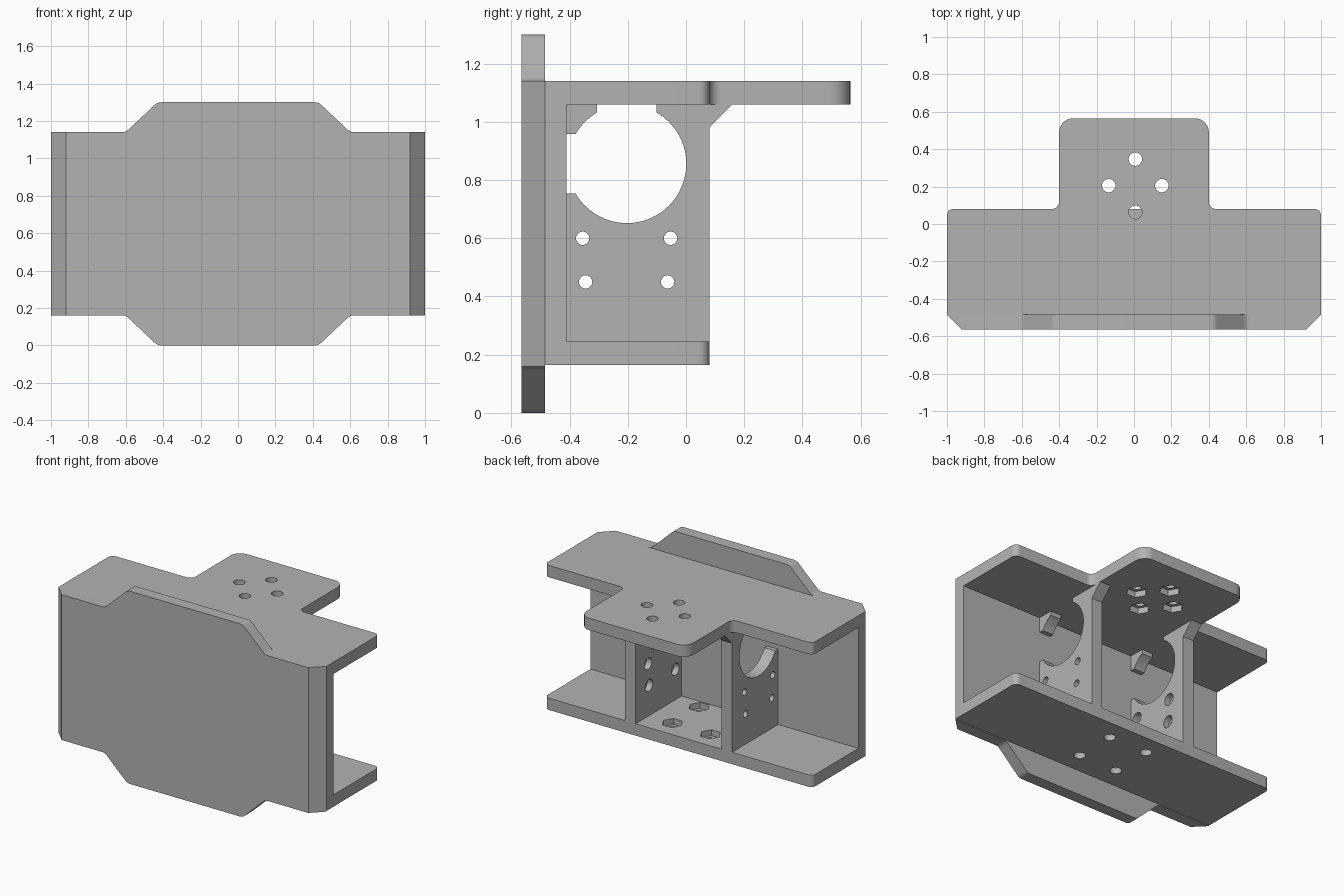
import bpy, bmesh
from math import pi, sin, cos
from mathutils import Vector

cube = bpy.data.objects.get("Cube")
if cube:
    bpy.data.objects.remove(cube, do_unlink=True)

grey = bpy.data.materials.new("plain grey")
grey.use_nodes = True
grey.diffuse_color = (0.45, 0.45, 0.45, 1)
grey.node_tree.nodes["Principled BSDF"].inputs["Base Color"].default_value = grey.diffuse_color


def rounded(corners, steps=8):
    """Outline from (a, b, radius) corners, each filleted with an arc."""
    out = []
    for i, (a, b, r) in enumerate(corners):
        p = Vector((a, b))
        if not r:
            out.append(p)
            continue
        u = (Vector(corners[i - 1][:2]) - p).normalized()
        v = (Vector(corners[(i + 1) % len(corners)][:2]) - p).normalized()
        half = u.angle(v) / 2
        mid = (u + v).normalized()
        centre = p + mid * (r / sin(half))
        side = Vector((-mid.y, mid.x))
        if side.dot(u) < 0:
            side = -side
        sweep = pi / 2 - half
        for k in range(steps + 1):
            t = sweep * (1 - 2 * k / steps)
            out.append(centre - mid * r * cos(t) + side * r * sin(t))
    return out


def ring(a, b, r, n=32, turn=0):
    return [Vector((a + r * cos(turn + 2 * pi * k / n), b + r * sin(turn + 2 * pi * k / n)))
            for k in range(n)]


def rect(a0, a1, b0, b1):
    return [Vector(p) for p in ((a0, b0), (a1, b0), (a1, b1), (a0, b1))]


def prism(name, outline, axis, lo, hi):
    """Extrude a flat outline along one axis."""
    place = {"x": lambda p, d: (d, p.x, p.y),
             "y": lambda p, d: (p.x, d, p.y),
             "z": lambda p, d: (p.x, p.y, d)}[axis]
    bm = bmesh.new()
    rings = [[bm.verts.new(place(p, d)) for p in outline] for d in (lo, hi)]
    bm.faces.new(rings[0])
    bm.faces.new(rings[1])
    n = len(outline)
    for i in range(n):
        j = (i + 1) % n
        bm.faces.new((rings[0][i], rings[0][j], rings[1][j], rings[1][i]))
    bmesh.ops.recalc_face_normals(bm, faces=bm.faces)
    mesh = bpy.data.meshes.new(name)
    bm.to_mesh(mesh)
    bm.free()
    mesh.materials.append(grey)
    obj = bpy.data.objects.new(name, mesh)
    bpy.context.collection.objects.link(obj)
    return obj


def cut(obj, cutters):
    """Subtract the cutters, bake the result and drop the cutters."""
    for c in cutters:
        c.hide_render = True
        mod = obj.modifiers.new("cut", "BOOLEAN")
        mod.operation, mod.solver, mod.object = "DIFFERENCE", "EXACT", c
    graph = bpy.context.evaluated_depsgraph_get()
    mesh = bpy.data.meshes.new_from_object(obj.evaluated_get(graph))
    obj.modifiers.clear()
    obj.data = mesh
    for c in cutters:
        bpy.data.objects.remove(c, do_unlink=True)


# Main levels
FRONT, STEP, WALL, BACK = -0.565, -0.485, -0.41, 0.08
BASE, FLOOR, CEIL, TOP, PEAK = 0.165, 0.245, 1.06, 1.14, 1.3

# Front plate with upper and lower tabs and bevelled ends
half = [(1, TOP, 0), (0.6, TOP, 0.05), (0.43, PEAK, 0.05)]
upper = half + [(-x, z, r) for x, z, r in reversed(half)]
lower = [(-x, PEAK - z, r) for x, z, r in upper]
front_plate = prism("front_plate", rounded(upper + lower), "y", FRONT, STEP)
for v in front_plate.data.vertices:
    if abs(v.co.x) > 0.99 and v.co.y < FRONT + 0.01:
        v.co.x *= 0.92

# Inner wall behind the front plate
inner_wall = prism("inner_wall", rect(-1, 1, STEP, WALL), "z", FLOOR, CEIL)

# Top plate with a rear tongue
half = [(1, STEP, 0), (1, BACK, 0.035), (0.4, BACK, 0.04), (0.4, 0.565, 0.075)]
outline = half + [(-x, y, r) for x, y, r in reversed(half)]
top_plate = prism("top_plate", rounded(outline), "z", CEIL, TOP)

# Bottom plate
half = [(1, STEP, 0), (1, BACK, 0.035)]
outline = half + [(-x, y, r) for x, y, r in reversed(half)]
bottom_plate = prism("bottom_plate", rounded(outline), "z", BASE, FLOOR)


def bolt_pattern(plate, spots, lo, hi, pocket_lo, pocket_hi):
    """Round through holes with hexagonal nut pockets on the inner face."""
    cutters = []
    for x, y in spots:
        cutters.append(prism("hole_cutter", ring(x, y, 0.036), "z", lo, hi))
        cutters.append(prism("nut_cutter", ring(x, y, 0.066, 6), "z", pocket_lo, pocket_hi))
    cut(plate, cutters)


D = 0.142
bolt_pattern(top_plate, [(0.007 + a * D, 0.205 + b * D) for a, b in ((1, 0), (-1, 0), (0, 1), (0, -1))],
             CEIL - 0.1, TOP + 0.1, CEIL - 0.1, CEIL + 0.04)
bolt_pattern(bottom_plate, [(a * D, -0.2 + b * D) for a in (-1, 1) for b in (-1, 1)],
             BASE - 0.1, FLOOR + 0.1, FLOOR - 0.04, FLOOR + 0.1)

# Two upright ribs with a large notched opening and screw holes
rib_profile = [Vector(p) for p in ((WALL, FLOOR), (BACK, FLOOR), (BACK, 0.98),
                                   (0.16, CEIL), (WALL, CEIL))]
ribs = []
for side, name in ((1, "left_rib"), (-1, "right_rib")):
    rib = prism(name, rib_profile, "x", *sorted((side * 0.32, side * 0.4)))
    through = sorted((side * 0.25, side * 0.45))
    bore = sorted((side * 0.25, side * 0.36))
    cutters = [prism("opening_cutter", ring(-0.203, 0.856, 0.204, 64), "x", *through),
               prism("top_notch_cutter", rect(-0.305, -0.102, 0.9, 1.1), "x", *through),
               prism("front_notch_cutter", rect(-0.45, -0.25, 0.754, 0.958), "x", *through)]
    for y, z in ((-0.355, 0.6), (-0.053, 0.6), (-0.345, 0.45), (-0.063, 0.45)):
        cutters.append(prism("screw_cutter", ring(y, z, 0.023, 24), "x", *through))
        cutters.append(prism("bore_cutter", ring(y, z, 0.04, 24), "x", *bore))
    cut(rib, cutters)
    ribs.append(rib)

# Smooth the curved edges and keep the corners crisp
bpy.ops.object.select_all(action="DESELECT")
for part in [front_plate, inner_wall, top_plate, bottom_plate] + ribs:
    part.select_set(True)
    bpy.context.view_layer.objects.active = part
bpy.ops.object.shade_smooth_by_angle(angle=pi / 6)
